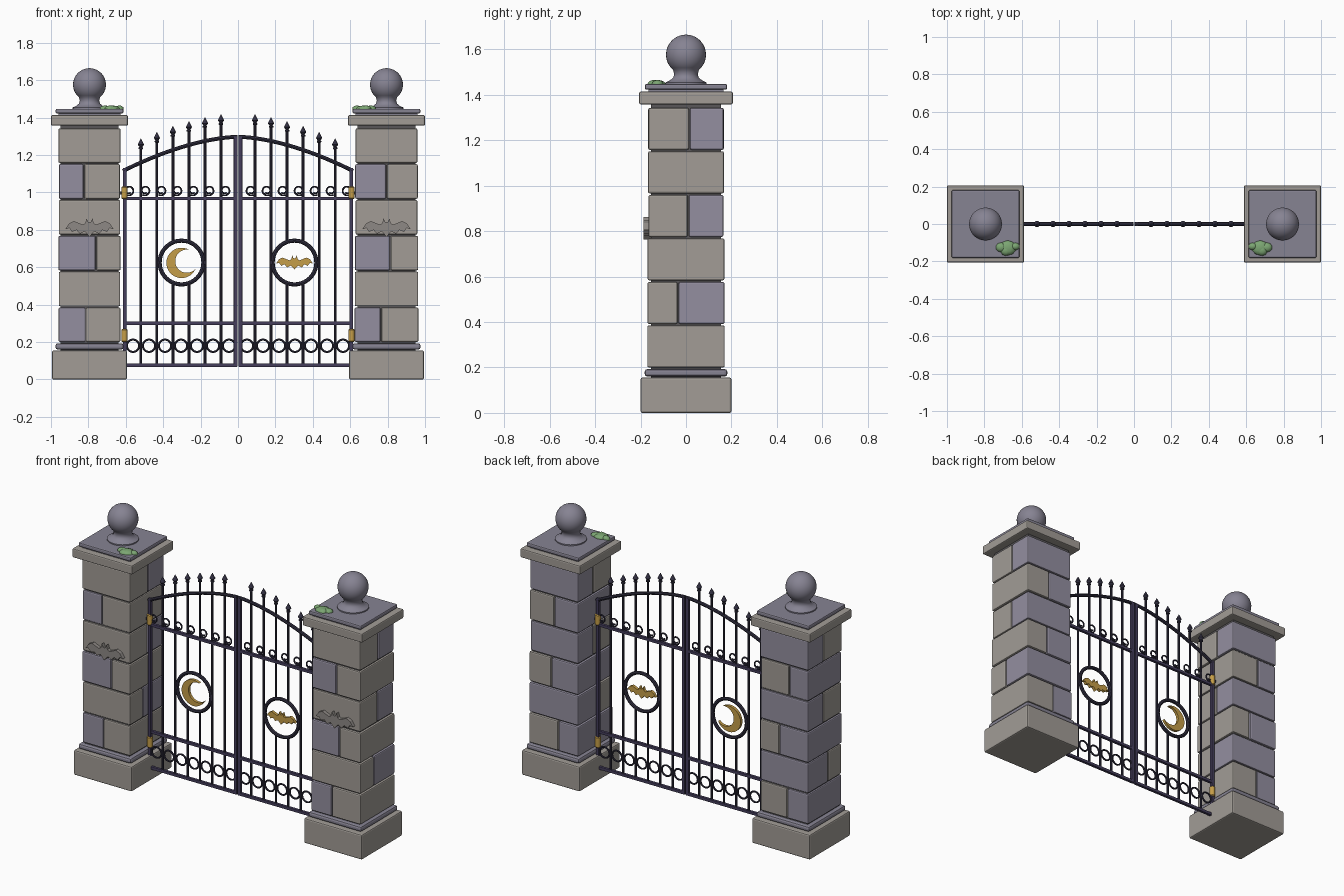
import bpy, bmesh, math, random
from mathutils import Matrix, Vector

if "Cube" in bpy.data.objects:
    bpy.data.objects.remove(bpy.data.objects["Cube"])

random.seed(4)


def material(name, rgb):
    m = bpy.data.materials.new(name)
    m.diffuse_color = (*rgb, 1)
    m.use_nodes = True
    m.node_tree.nodes["Principled BSDF"].inputs["Base Color"].default_value = m.diffuse_color
    return m


STONE = material("warm_stone", (0.36, 0.335, 0.305))
LILAC = material("lilac_stone", (0.295, 0.275, 0.35))
TRIM = material("trim_stone", (0.24, 0.228, 0.29))
RELIEF = material("relief_stone", (0.27, 0.25, 0.235))
MORTAR = material("mortar", (0.10, 0.095, 0.10))
IRON = material("dark_iron", (0.033, 0.03, 0.055))
FRAME = material("frame_iron", (0.058, 0.047, 0.105))
GOLD = material("gold", (0.56, 0.34, 0.065))
MOSS = material("moss", (0.2, 0.38, 0.17))


def finish(name, mesh, mat, bevel=0.0, smooth=False):
    ob = bpy.data.objects.new(name, mesh)
    bpy.context.collection.objects.link(ob)
    mesh.materials.clear()
    mesh.materials.append(mat)
    if bevel:
        b = ob.modifiers.new("bevel", 'BEVEL')
        b.width, b.segments = bevel, 2
    if smooth:
        bpy.ops.object.select_all(action='DESELECT')
        ob.select_set(True)
        bpy.context.view_layer.objects.active = ob
        bpy.ops.object.shade_smooth_by_angle(angle=math.radians(40))
    return ob


def from_bm(name, bm, mat, **kw):
    bmesh.ops.recalc_face_normals(bm, faces=bm.faces)
    me = bpy.data.meshes.new(name)
    bm.to_mesh(me)
    bm.free()
    return finish(name, me, mat, **kw)


def box(name, x, y, z, mat, bevel=0.0):
    """Box from (min, max) ranges."""
    bm = bmesh.new()
    mid = Vector([(a + b) / 2 for a, b in (x, y, z)])
    size = [b - a for a, b in (x, y, z)]
    bmesh.ops.create_cube(bm, size=1, matrix=Matrix.Translation(mid) @ Matrix.Diagonal((*size, 1)))
    return from_bm(name, bm, mat, bevel=bevel)


def tubes(name, paths, r, mat, cyclic=False):
    """Round rods along several point paths, joined in one mesh."""
    cu = bpy.data.curves.new(name, 'CURVE')
    cu.dimensions = '3D'
    cu.bevel_depth, cu.bevel_resolution, cu.use_fill_caps = r, 2, True
    for path in paths:
        sp = cu.splines.new('POLY')
        sp.points.add(len(path) - 1)
        for p, (x, y, z) in zip(sp.points, path):
            p.co = (x, y, z, 1)
        sp.use_cyclic_u = cyclic
    tmp = bpy.data.objects.new("tmp", cu)
    bpy.context.collection.objects.link(tmp)
    dg = bpy.context.evaluated_depsgraph_get()
    me = bpy.data.meshes.new_from_object(tmp.evaluated_get(dg))
    bpy.data.objects.remove(tmp)
    return finish(name, me, mat, smooth=True)


def lathe(name, profile, spots, mat, seg=12):
    """Turned shape of (radius, z) points, repeated at each spot."""
    bm = bmesh.new()
    for sx, sy, sz in spots:
        rings = [[bm.verts.new((sx + r * math.cos(2 * math.pi * i / seg),
                                sy + r * math.sin(2 * math.pi * i / seg), sz + z))
                  for i in range(seg)] for r, z in profile]
        for a, b in zip(rings, rings[1:]):
            for i in range(seg):
                bm.faces.new((a[i], a[(i + 1) % seg], b[(i + 1) % seg], b[i]))
        bm.faces.new(rings[0])
        bm.faces.new(rings[-1])
    return from_bm(name, bm, mat, smooth=True)


def plate(name, outline, x, z, y0, y1, mat):
    """Outline in the xz plane, extruded along y."""
    bm = bmesh.new()
    f = bm.faces.new([bm.verts.new((x + px, y0, z + pz)) for px, pz in outline])
    new = bmesh.ops.extrude_face_region(bm, geom=[f])["geom"]
    bmesh.ops.translate(bm, vec=(0, y1 - y0, 0), verts=[v for v in new if isinstance(v, bmesh.types.BMVert)])
    return from_bm(name, bm, mat)


def circle(x, z, r, n=32):
    return [(x + r * math.cos(2 * math.pi * i / n), 0, z + r * math.sin(2 * math.pi * i / n)) for i in range(n)]


def bat(width):
    half = [(.03, .12), (.06, .19), (.09, .09), (.14, .06), (.22, .09), (.32, .135), (.42, .09), (.5, -.03),
            (.42, -.01), (.36, -.09), (.27, -.05), (.2, -.13), (.1, -.08)]
    pts = [(0, .11)] + half + [(0, -.19)] + [(-x, z) for x, z in reversed(half)]
    return [(x * width, z * width) for x, z in pts]


# Stone pillars
PX, H = 0.794, 0.167
SPLITS = {-1: (-.02, -.035, .035, .01, -.03, .015), 1: (-.03, -.035, .02, .01, .0, .015)}
for s, side in ((-1, "left"), (1, "right")):
    c = s * PX

    def slab(part, h, z0, z1, mat, bevel):
        return box(f"{side}_{part}", (c - h, c + h), (-h, h), (z0, z1), mat, bevel)

    slab("plinth", .2, 0, .155, STONE, .008)
    slab("base_moulding", .182, .16, .193, TRIM, .012)
    slab("mortar_core", .155, .15, 1.36, MORTAR, 0)
    slab("cap", .206, 1.357, 1.413, STONE, .007)
    slab("cap_step", .165, 1.41, 1.43, TRIM, 0)
    slab("cap_top", .181, 1.422, 1.447, TRIM, .007)
    # Courses alternate between side-by-side and front-and-back stones
    for i, cut in enumerate(SPLITS[s]):
        z = (.2 + .1915 * i, .2 + .1915 * (i + 1) - .007)
        h, g = H + random.uniform(-.004, .004), .003
        full, lo, hi = (-h, h), (-h, cut - g), (cut + g, h)
        if i % 2 == 0:
            parts = ((lo, full, LILAC), (hi, full, STONE))
        else:
            parts = ((full, lo, STONE), (full, hi, LILAC))
        for k, (x, y, mat) in enumerate(parts):
            box(f"{side}_block_{i}_{k}", (c + x[0], c + x[1]), y, z, mat, .007)
    # Ball finial on a flared foot
    ball = [(.09, 1.445), (.09, 1.454), (.072, 1.462), (.056, 1.475), (.052, 1.49)]
    ball += [(.088 * math.cos(a), 1.576 + .088 * math.sin(a))
             for a in (math.radians(-50 + 139 * i / 16) for i in range(17))]
    lathe(f"{side}_ball_finial", ball, [(c, 0, 0)], TRIM, 32)
    # Bat relief on the front
    plate(f"{side}_bat_relief", bat(.257), c, .812, -.186, -.155, RELIEF)
    # Moss clump on the cap
    bm = bmesh.new()
    for dx, dy, rx, ry in ((0, 0, .045, .04), (.035, .003, .03, .026), (-.04, .008, .025, .02), (.01, -.012, .03, .03)):
        bmesh.ops.create_icosphere(bm, subdivisions=2, radius=1, matrix=Matrix.Translation(
            (s * (.675 + dx), -.128 + dy, 1.447)) @ Matrix.Diagonal((rx, ry, .018, 1)))
    from_bm(f"{side}_moss", bm, MOSS, smooth=True)


# Iron gate leaves
def arch(x):
    return 1.297 - .177 * (abs(x) / .604) ** 1.68


MX, MZ, MR = .302, .625, .117
for s, side in ((-1, "left"), (1, "right")):
    def xr(a, b):
        return tuple(sorted((s * a, s * b)))

    # Frame stiles, rails and arched top
    box(f"{side}_outer_stile", xr(.595, .615), (-.01, .01), (.068, 1.13), FRAME, .002)
    box(f"{side}_inner_stile", xr(.003, .023), (-.01, .01), (.068, 1.3), FRAME, .002)
    for name, z in (("bottom", .076), ("lower", .3), ("upper", .967)):
        box(f"{side}_{name}_rail", xr(.005, .61), (-.009, .009), (z - .009, z + .009), FRAME, .002)
    xs = [.003 + .612 * i / 20 for i in range(21)]
    tubes(f"{side}_arched_rail", [[(s * x, 0, arch(x)) for x in xs]], .0105, IRON)

    # Upright bars, broken where they meet the medallion
    bars = [.091 + .0856 * i for i in range(6)]
    paths = []
    for x in bars:
        top, d = arch(x) + .09, abs(x - MX)
        if d < MR:
            k = math.sqrt(MR ** 2 - d ** 2)
            runs = ((.076, MZ - k), (MZ + k, top))
        else:
            runs = ((.076, top),)
        paths += [[(s * x, 0, a), (s * x, 0, b)] for a, b in runs]
    tubes(f"{side}_bars", paths, .007, IRON)
    lathe(f"{side}_spear_tips", [(.006, -.008), (.012, -.004), (.012, .002), (.008, .006), (.017, .018), (.001, .05)],
          [(s * x, 0, arch(x) + .077) for x in bars], IRON, 10)

    # Ring row along the bottom and scrolls on the upper rail
    tubes(f"{side}_ring_row", [circle(s * (.048 + .0856 * i), .18, .033, 24) for i in range(7)], .0055, IRON, True)
    curls = []
    for x in bars + [.605]:
        pts = []
        for i in range(25):
            t = i / 24
            a, r = math.radians(-120 + 430 * t), .027 - .013 * t
            pts.append((s * (x - .022 - r * math.cos(a)), 0, 1.01 + r * math.sin(a)))
        curls.append(pts)
    tubes(f"{side}_scrolls", curls, .0048, IRON)

    # Medallion ring and hinges
    tubes(f"{side}_medallion_ring", [circle(s * MX, MZ, MR, 40)], .011, IRON, True)
    lathe(f"{side}_hinges", [(.012, -.034), (.017, -.029), (.017, .029), (.012, .034)],
          [(s * .607, 0, z) for z in (.235, .998)], GOLD, 16)
    box(f"{side}_hinge_pins", xr(.607, .65), (-.006, .006), (.99, 1.006), IRON)

# Gold crescent: outer arc back along an offset inner arc
R, r, d = .081, .062, .03
tip = math.acos((R * R + d * d - r * r) / (2 * R * d))
tip_in = math.atan2(R * math.sin(tip), R * math.cos(tip) - d)
N, turn = 28, math.radians(18)
moon = [(R * math.cos(a), R * math.sin(a)) for a in (tip + (2 * math.pi - 2 * tip) * i / N for i in range(N + 1))]
moon += [(d + r * math.cos(a), r * math.sin(a))
         for a in (-tip_in - (2 * math.pi - 2 * tip_in) * i / N for i in range(1, N))]
moon = [(x * math.cos(turn) - z * math.sin(turn), x * math.sin(turn) + z * math.cos(turn)) for x, z in moon]
plate("gold_moon", moon, -MX, MZ - .002, -.009, .009, GOLD)
plate("gold_bat", bat(.197), MX, MZ, -.009, .009, GOLD)
